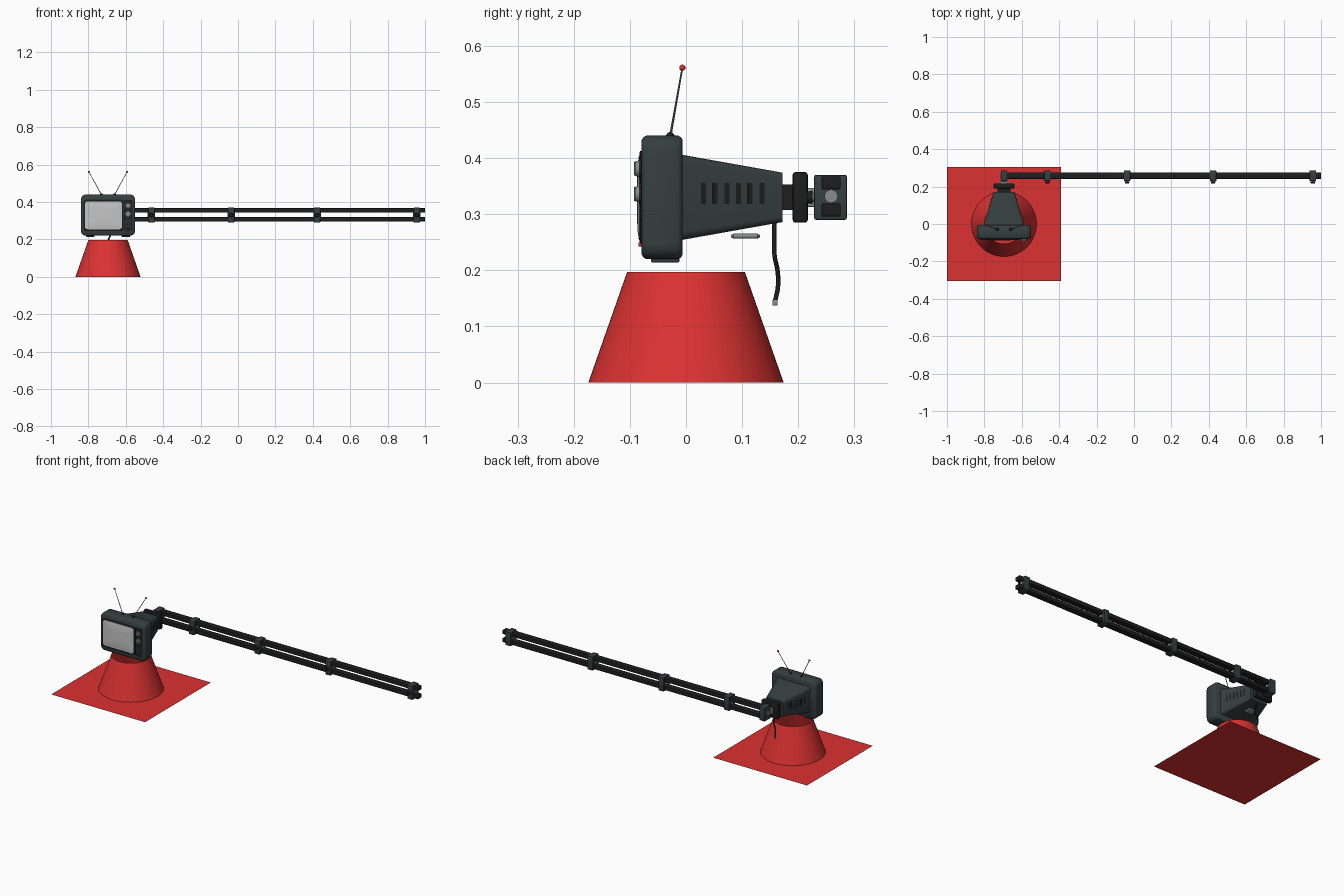
import bpy, bmesh, math
from mathutils import Vector

if "Cube" in bpy.data.objects:
    bpy.data.objects.remove(bpy.data.objects["Cube"])

CX = -0.695  # centre of the television and its stand


def material(name, rgb):
    m = bpy.data.materials.new(name)
    m.diffuse_color = (*rgb, 1)
    m.use_nodes = True
    m.node_tree.nodes["Principled BSDF"].inputs["Base Color"].default_value = m.diffuse_color
    return m


RED = material("red", (0.72, 0.032, 0.032))
BODY = material("dark_slate", (0.036, 0.05, 0.05))
BLACK = material("black", (0.013, 0.013, 0.014))
GREY = material("metal_grey", (0.25, 0.26, 0.26))
SCREEN = material("screen_grey", (0.56, 0.56, 0.56))


def finish(bm, name, mat, smooth=True):
    bmesh.ops.recalc_face_normals(bm, faces=bm.faces)
    me = bpy.data.meshes.new(name)
    bm.to_mesh(me)
    bm.free()
    me.materials.append(mat)
    ob = bpy.data.objects.new(name, me)
    bpy.context.collection.objects.link(ob)
    if smooth:
        bpy.ops.object.select_all(action='DESELECT')
        ob.select_set(True)
        bpy.context.view_layer.objects.active = ob
        bpy.ops.object.shade_smooth_by_angle(angle=math.radians(35))
    return ob


def box(name, mat, c, size, bevel=0.0, rot=0.0):
    bm = bmesh.new()
    bmesh.ops.create_cube(bm, size=1)
    for v in bm.verts:
        v.co = Vector(v.co) * Vector(size)
    if bevel:
        bmesh.ops.bevel(bm, geom=bm.edges[:], offset=bevel, segments=2,
                        affect='EDGES', profile=0.5)
    ob = finish(bm, name, mat, bool(bevel))
    ob.location = c
    ob.rotation_euler.z = rot
    return ob


def rod(name, mat, a, b, r1, r2=None, seg=16, caps=True):
    a, b = Vector(a), Vector(b)
    bm = bmesh.new()
    bmesh.ops.create_cone(bm, cap_ends=caps, segments=seg, radius1=r1,
                          radius2=r1 if r2 is None else r2, depth=(b - a).length)
    ob = finish(bm, name, mat)
    ob.rotation_mode = 'QUATERNION'
    ob.rotation_quaternion = (b - a).to_track_quat('Z', 'Y')
    ob.location = (a + b) / 2
    return ob


def ball(name, mat, c, r):
    bm = bmesh.new()
    bmesh.ops.create_uvsphere(bm, u_segments=16, v_segments=10, radius=r)
    finish(bm, name, mat).location = c


def loft(name, mat, cx, sections):
    """Rounded rectangles (y, half width, centre z, half height, corner) joined along y."""
    bm = bmesh.new()
    rings = []
    for y, w, cz, h, r in sections:
        ring = []
        for q, (sx, sz) in enumerate([(1, 1), (-1, 1), (-1, -1), (1, -1)]):
            for k in range(6):
                a = math.pi / 2 * (q + k / 5)
                ring.append(bm.verts.new((cx + sx * (w - r) + r * math.cos(a), y,
                                          cz + sz * (h - r) + r * math.sin(a))))
        rings.append(ring)
    for p, n in zip(rings, rings[1:]):
        for i in range(24):
            j = (i + 1) % 24
            bm.faces.new((p[i], p[j], n[j], n[i]))
    bm.faces.new(rings[0])
    bm.faces.new(rings[-1])
    return finish(bm, name, mat)


# Stand: thin square sheet and open truncated cone
bm = bmesh.new()
bmesh.ops.create_grid(bm, x_segments=1, y_segments=1, size=0.305)
finish(bm, "base_sheet", RED, False).location = (CX, 0, 0)
rod("cone_stand", RED, (CX, 0, 0), (CX, 0, 0.197), 0.174, 0.105, 64, caps=False)

# Television casing and tapered back
loft("tv_casing", BODY, CX, [
    (-0.079, 0.137, 0.33, 0.102, 0.02), (-0.076, 0.142, 0.33, 0.107, 0.024),
    (-0.071, 0.145, 0.33, 0.110, 0.027), (-0.014, 0.145, 0.33, 0.110, 0.027),
    (-0.009, 0.142, 0.33, 0.107, 0.024), (-0.006, 0.137, 0.33, 0.102, 0.02)])
loft("tv_back", BODY, CX, [(-0.008, 0.108, 0.33, 0.076, 0.015),
                           (0.172, 0.056, 0.33, 0.044, 0.010)])

# Screen with black surround
loft("screen_surround", BLACK, -0.719, [(-0.077, 0.108, 0.329, 0.084, 0.016),
                                        (-0.081, 0.108, 0.329, 0.084, 0.016),
                                        (-0.083, 0.105, 0.329, 0.081, 0.014)])
loft("screen", SCREEN, -0.719, [
    (-0.081, 0.101, 0.329, 0.077, 0.014), (-0.084, 0.099, 0.329, 0.075, 0.014),
    (-0.086, 0.085, 0.329, 0.062, 0.014), (-0.0875, 0.05, 0.329, 0.035, 0.012)])

# Control panel: knobs, speaker slots, power lamp
box("control_panel", BLACK, (-0.587, -0.0795, 0.329), (0.046, 0.004, 0.164))
for z in (0.381, 0.336):
    rod("knob_ring", BODY, (-0.588, -0.079, z), (-0.588, -0.084, z), 0.019, seg=24)
    rod("knob", GREY, (-0.588, -0.083, z), (-0.588, -0.090, z), 0.015, 0.013, 24)
    box("knob_grip", GREY, (-0.588, -0.0905, z), (0.006, 0.004, 0.025), 0.001)
for i in range(5):
    box("speaker_bar", BODY, (-0.588, -0.082, 0.303 - i * 0.0095), (0.036, 0.003, 0.005))
ball("power_lamp", RED, (-0.588, -0.081, 0.246), 0.004)

# Left and right repeats: vents, feet, aerials
slope = math.atan2(0.052, 0.18)
for s in (-1, 1):
    for i in range(6):
        y = 0.031 + i * 0.0208
        w = 0.108 - (y + 0.008) * 0.052 / 0.18
        box("side_vent", BLACK, (CX + s * w, y, 0.337), (0.003, 0.009, 0.037),
            rot=s * slope)
    box("foot", BODY, (CX + s * 0.095, -0.037, 0.2185), (0.045, 0.05, 0.009), 0.002)
    root = (CX + s * 0.035, -0.028, 0.439)
    tip = (CX + s * 0.102, -0.0065, 0.561)
    ball("aerial_socket", BLACK, root, 0.0075)
    rod("aerial", GREY, root, tip, 0.0022, 0.0015, 10)
    ball("aerial_tip", RED, tip, 0.0055)

# Small disc under the back
loft("under_disc", GREY, CX, [(0.08, 0.018, 0.261, 0.002, 0.0019),
                              (0.085, 0.024, 0.261, 0.0045, 0.004),
                              (0.127, 0.024, 0.261, 0.0045, 0.004),
                              (0.132, 0.018, 0.261, 0.002, 0.0019)])

# Hanging cable with metal plug
curve = bpy.data.curves.new("cable", 'CURVE')
curve.dimensions = '3D'
curve.bevel_depth = 0.004
curve.bevel_resolution = 2
curve.use_fill_caps = True
path = [(CX, 0.158, 0.292), (-0.685, 0.157, 0.25), (-0.682, 0.158, 0.225),
        (-0.692, 0.163, 0.2), (-0.696, 0.164, 0.172), (-0.69, 0.159, 0.146)]
sp = curve.splines.new('BEZIER')
sp.bezier_points.add(len(path) - 1)
for p, co in zip(sp.bezier_points, path):
    p.co = co
    p.handle_left_type = p.handle_right_type = 'AUTO'
sp.resolution_u = 6
cable = bpy.data.objects.new("cable", curve)
bpy.context.collection.objects.link(cable)
curve.materials.append(BLACK)
box("cable_plug", GREY, (-0.69, 0.1585, 0.142), (0.009, 0.009, 0.010), 0.001)

# Rear mount joining television and rails
box("mount_neck", BLACK, (CX, 0.181, 0.33), (0.07, 0.024, 0.045))
box("mount_block", BLACK, (CX, 0.2035, 0.33), (0.11, 0.027, 0.09), 0.005)
box("mount_link", GREY, (CX, 0.225, 0.33), (0.045, 0.026, 0.034), 0.002)

# Twin rails
for z in (0.3125, 0.3525):
    z += 0.003 if z > 0.33 else -0.005
    box("rail", BLACK, (0.15, 0.2585, z), (1.70, 0.034, 0.023), 0.002)

# Clamps along the rails, each with a tightening knob
for i, x in enumerate((CX, -0.463, -0.037, 0.423, 0.956)):
    box("clamp", BODY, (x, 0.2575, 0.33), (0.034, 0.058, 0.08), 0.003)
    rod("clamp_pin", GREY, (x - 0.020, 0.2585, 0.332), (x + 0.020, 0.2585, 0.332), 0.012)
    if i:
        rod("clamp_screw", GREY, (x, 0.232, 0.33), (x, 0.224, 0.33), 0.008)
        rod("clamp_knob", BLACK, (x, 0.225, 0.33), (x, 0.216, 0.33), 0.012, 0.010)
